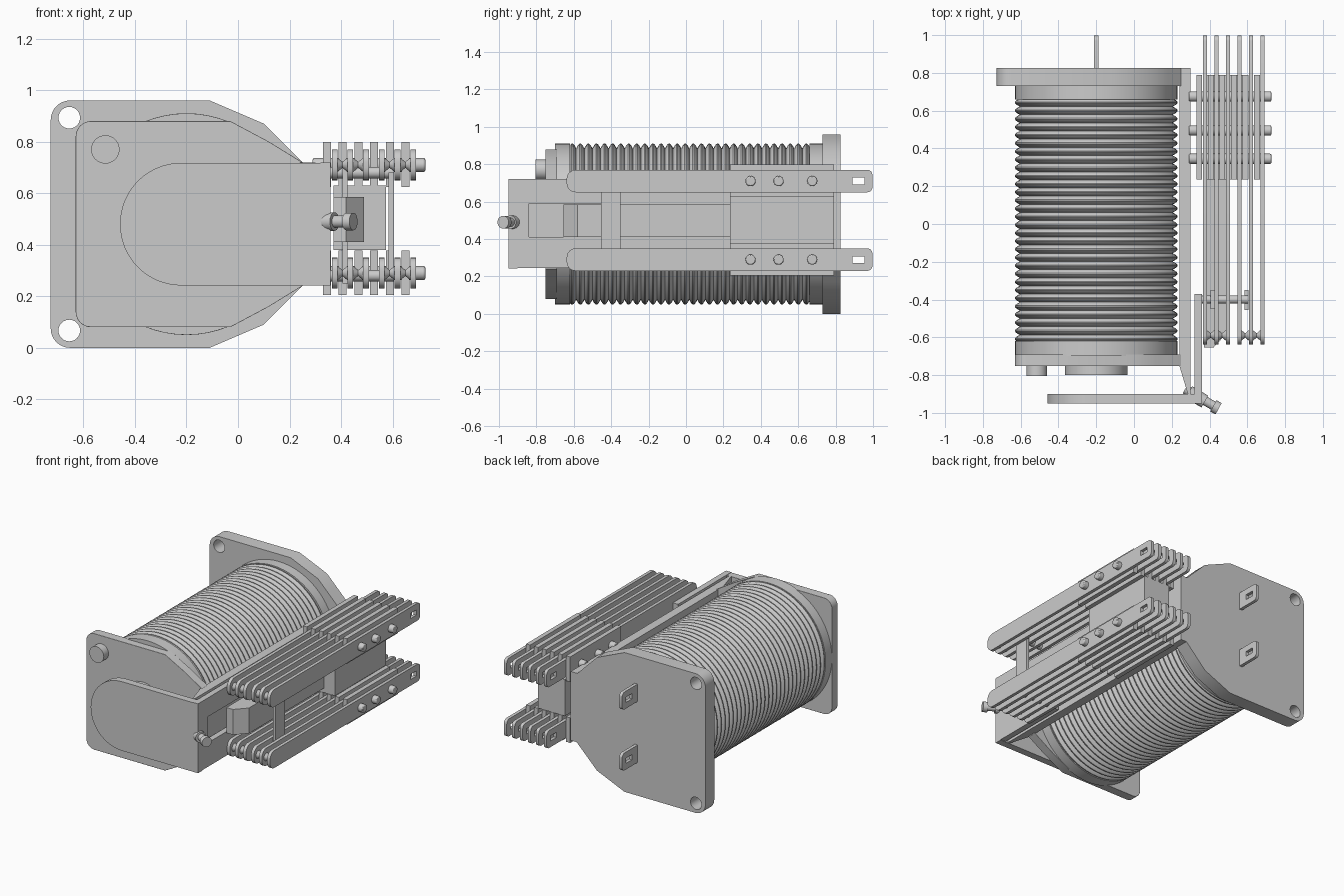
import bpy, bmesh, math
from mathutils import Matrix, Vector

if "Cube" in bpy.data.objects:
    bpy.data.objects.remove(bpy.data.objects["Cube"])

CZ = 0.48  # height of the symmetry plane
AX = {'X': Matrix(((0, 0, 1), (1, 0, 0), (0, 1, 0))),
      'Y': Matrix(((1, 0, 0), (0, 0, -1), (0, 1, 0))),
      'Z': Matrix.Identity(3)}


def finish(name, me, bevel=0):
    ob = bpy.data.objects.new(name, me)
    bpy.context.collection.objects.link(ob)
    if bevel:
        m = ob.modifiers.new("bevel", 'BEVEL')
        m.width, m.segments, m.limit_method = bevel, 2, 'ANGLE'
        m.angle_limit = math.radians(50)
    bpy.ops.object.select_all(action='DESELECT')
    ob.select_set(True)
    bpy.context.view_layer.objects.active = ob
    bpy.ops.object.shade_smooth_by_angle(angle=math.radians(35))
    return ob


def prism(name, loops, axis, a, b, bevel=0):
    """Extrude a 2D outline (extra loops are holes) from a to b along axis."""
    cu = bpy.data.curves.new(name, 'CURVE')
    cu.dimensions, cu.fill_mode, cu.extrude = '2D', 'BOTH', abs(b - a) / 2
    for pts in loops:
        s = cu.splines.new('POLY')
        s.points.add(len(pts) - 1)
        for p, q in zip(s.points, pts):
            p.co = (q[0], q[1], 0, 1)
        s.use_cyclic_u = True
    tmp = bpy.data.objects.new(name + "_curve", cu)
    bpy.context.collection.objects.link(tmp)
    dg = bpy.context.evaluated_depsgraph_get()
    me = bpy.data.meshes.new_from_object(tmp.evaluated_get(dg))
    bpy.data.objects.remove(tmp)
    off = Vector((0, 0, 0))
    off['XYZ'.index(axis)] = (a + b) / 2
    me.transform(Matrix.Translation(off) @ AX[axis].to_4x4())
    bm = bmesh.new()
    bm.from_mesh(me)
    bmesh.ops.remove_doubles(bm, verts=bm.verts, dist=1e-5)
    bmesh.ops.recalc_face_normals(bm, faces=bm.faces)
    bm.to_mesh(me)
    bm.free()
    return finish(name, me, bevel)


def arc(cx, cy, r, a0, a1, n=8):
    return [(cx + r * math.cos(math.radians(a0 + (a1 - a0) * i / n)),
             cy + r * math.sin(math.radians(a0 + (a1 - a0) * i / n))) for i in range(n + 1)]


def ring(cx, cy, r):
    return arc(cx, cy, r, 0, 360, 24)[:-1]


def rect(u0, u1, v0, v1):
    return [(u0, v0), (u1, v0), (u1, v1), (u0, v1)]


def box(name, x0, x1, y0, y1, z0, z1, bevel=0):
    return prism(name, [rect(x0, x1, y0, y1)], 'Z', z0, z1, bevel)


def rod(name, p, q, r1, r2=None, seg=32, bevel=0):
    p, q = Vector(p), Vector(q)
    d = q - p
    bm = bmesh.new()
    m = Matrix.Translation((p + q) / 2) @ d.to_track_quat('Z', 'Y').to_matrix().to_4x4()
    bmesh.ops.create_cone(bm, cap_ends=True, segments=seg, radius1=r1,
                          radius2=r1 if r2 is None else r2, depth=d.length, matrix=m)
    me = bpy.data.meshes.new(name)
    bm.to_mesh(me)
    bm.free()
    return finish(name, me, bevel)


def end_plate(x0, h, r, right):
    """Upper half of a plate outline with a rounded outer corner, mirrored about CZ."""
    top = [(x, CZ + v) for x, v in right] + arc(x0 + r, CZ + h - r, r, 90, 180)
    return top + [(x, 2 * CZ - z) for x, z in reversed(top)]


# wound coil: lathe of a scalloped profile about the core axis
prof, n, y0, y1 = [(-0.63, 0.30)], 30, -0.63, 0.665
for i in range(n):
    for k in range(7):
        prof.append((y0 + (y1 - y0) * (i + k / 7) / n, 0.405 + 0.026 * math.sin(math.pi * k / 7)))
prof += [(y1, 0.405), (y1, 0.30)]
bm = bmesh.new()
vs = [bm.verts.new((-0.2, y, CZ + r)) for y, r in prof]
es = [bm.edges.new(e) for e in zip(vs, vs[1:])]
bmesh.ops.spin(bm, geom=vs + es, cent=(-0.2, 0, CZ), axis=(0, 1, 0), angle=2 * math.pi,
               steps=64, use_duplicate=False)
bmesh.ops.remove_doubles(bm, verts=bm.verts, dist=1e-4)
bmesh.ops.recalc_face_normals(bm, faces=bm.faces)
me = bpy.data.meshes.new("coil_winding")
bm.to_mesh(me)
bm.free()
finish("coil_winding", me)

# bobbin flanges and end plates
rod("rear_flange", (-0.2, 0.66, CZ), (-0.2, 0.74, CZ), 0.43, seg=64)
rod("front_flange", (-0.2, -0.70, CZ), (-0.2, -0.62, CZ), 0.43, seg=64)
rear = end_plate(-0.727, 0.48, 0.075, [(0.27, 0.22), (0.18, 0.31), (0.10, 0.39), (-0.11, 0.48)])
prism("rear_plate", [rear, ring(-0.655, 0.893, 0.042), ring(-0.655, 0.067, 0.042)],
      'Y', 0.73, 0.827)
front = end_plate(-0.63, 0.40, 0.06, [(0.25, 0.24), (0.12, 0.32), (-0.03, 0.40)])
prism("front_plate", [front], 'Y', -0.752, -0.69, 0.01)
rod("core_face", (-0.2, -0.80, CZ), (-0.2, -0.74, CZ), 0.165, seg=48)
rod("front_stud", (-0.515, -0.805, 0.77), (-0.515, -0.74, 0.77), 0.055)

# yoke along the side of the coil, tapered at the hinge end
prism("yoke", [[(0.24, 0.827), (0.24, -0.75), (0.285, -0.90), (0.30, -0.90), (0.30, 0.827)]],
      'Z', 0.245, 0.72)

# armature: rounded flap, bent edge and two lifting forks
flap = arc(-0.22, CZ, 0.238, 90, 270, 32) + [(0.36, CZ - 0.238), (0.36, CZ + 0.238)]
prism("armature_flap", [flap], 'Y', -0.95, -0.90)
box("armature_bend", 0.32, 0.36, -0.95, -0.84, 0.245, 0.72)
for lo, hi in ((0.59, 0.72), (0.245, 0.41)):
    box("armature_fork", 0.32, 0.36, -0.845, -0.37, lo, hi)
rod("adjuster_screw", (0.27, -0.875, 0.49), (0.44, -0.973, 0.49), 0.024)
rod("adjuster_nut", (0.29, -0.89, 0.49), (0.375, -0.94, 0.49), 0.036)
rod("adjuster_head", (0.42, -0.963, 0.49), (0.448, -0.978, 0.49), 0.034)

# middle carrier between the two contact stacks
prism("carrier_bar", [[(0.37, -0.655), (0.42, -0.655), (0.49, -0.58), (0.49, 0.24), (0.37, 0.24)]],
      'Z', 0.41, 0.585)
box("carrier_block", 0.37, 0.575, 0.235, 0.79, 0.38, 0.63)
box("pusher_near", 0.405, 0.425, -0.45, -0.35, 0.25, 0.71)
box("pusher_far", 0.585, 0.605, -0.455, -0.35, 0.28, 0.68)
for z in (0.68, 0.28):
    rod("pusher_pin", (0.36, -0.40, z), (0.605, -0.40, z), 0.022, seg=16)

# contact stacks, upper and lower
leaf_x = [0.375 + 0.061 * i for i in range(6)]
for z in (0.71, 0.29):
    outline = (arc(-0.59, z - 0.012, 0.048, 180, 270, 6) + arc(0.97, z - 0.033, 0.027, -90, 0, 4)
               + arc(0.97, z + 0.033, 0.027, 0, 90, 4) + arc(-0.59, z + 0.012, 0.048, 90, 180, 6))
    slot = rect(0.89, 0.955, z - 0.018, z + 0.018)
    for i, x in enumerate(leaf_x):
        prism("contact_leaf", [outline, slot], 'X', x - 0.011, x + 0.011)
        box("insulator", x - 0.045, x - 0.014, 0.235, 0.79, z - 0.085, z + 0.088)
        if i in (0, 1, 3, 4):
            mid = x + 0.0305
            rod("contact_tip", (x + 0.008, -0.59, z), (mid + 0.002, -0.59, z), 0.03, 0.01, 16)
            rod("contact_tip", (x + 0.053, -0.59, z), (mid - 0.002, -0.59, z), 0.03, 0.01, 16)
    for y in (0.345, 0.495, 0.675):
        rod("clamp_screw", (0.29, y, z), (0.727, y, z), 0.027, seg=24, bevel=0.006)
    # coil terminal on the rear plate
    tab = ([(0.80, z - 0.06)] + arc(0.97, z - 0.033, 0.027, -90, 0, 4)
           + arc(0.97, z + 0.033, 0.027, 0, 90, 4) + [(0.80, z + 0.06)])
    prism("coil_terminal", [tab, slot], 'X', -0.211, -0.189)
